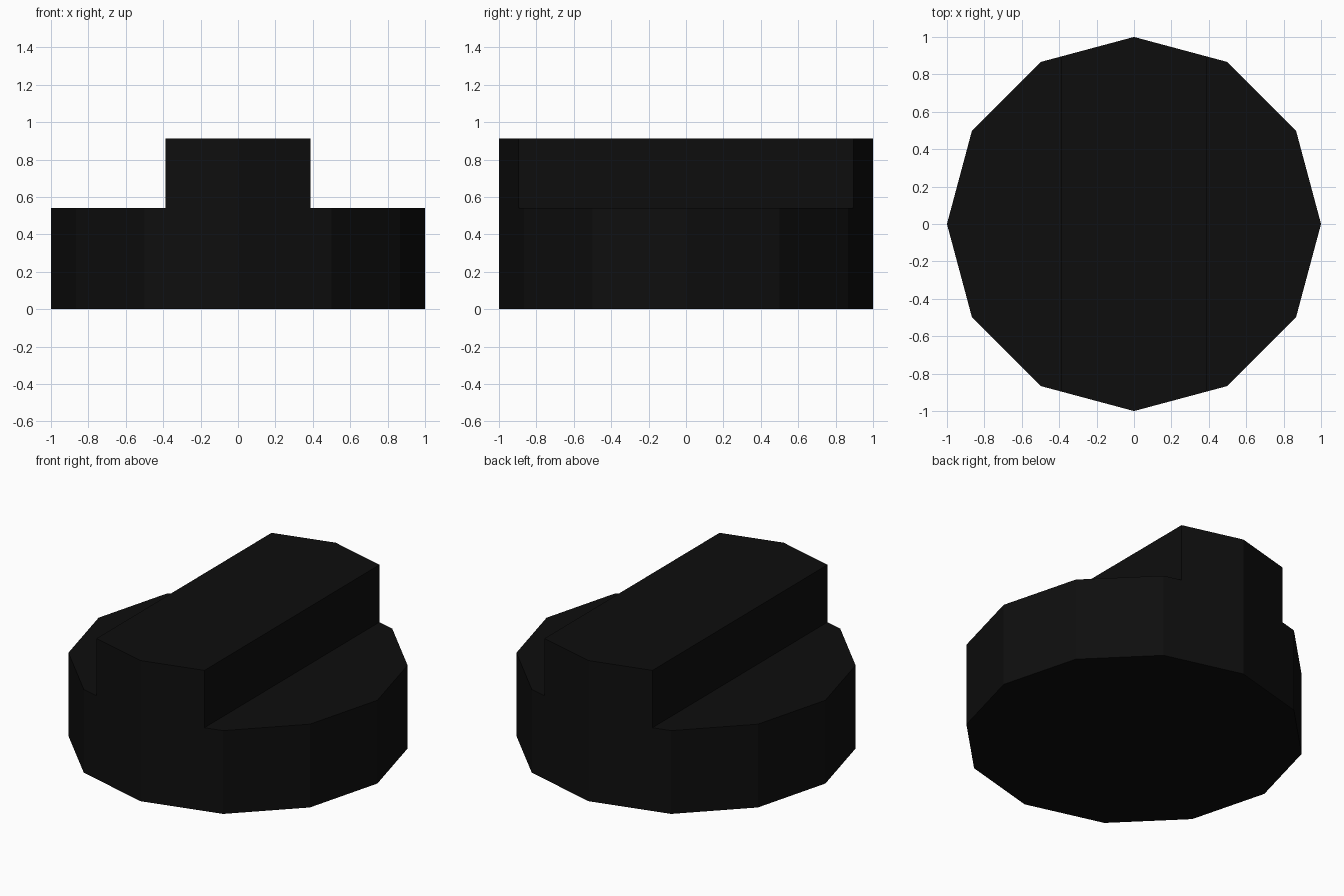
import bpy, bmesh
from mathutils import Vector

if "Cube" in bpy.data.objects:
    bpy.data.objects.remove(bpy.data.objects["Cube"])

SIDES, RADIUS = 12, 1.0
BASE_H, TOP_H, RIDGE_HALF = 0.54, 0.912, 0.387

black = bpy.data.materials.new("near_black")
black.diffuse_color = (0.0043, 0.0043, 0.0043, 1)
black.use_nodes = True
black.node_tree.nodes["Principled BSDF"].inputs["Base Color"].default_value = black.diffuse_color


def raise_faces(bm, faces, height):
    """Extrude faces straight up, leaving no inner face behind."""
    out = bmesh.ops.extrude_face_region(bm, geom=faces)["geom"]
    verts = [g for g in out if isinstance(g, bmesh.types.BMVert)]
    bmesh.ops.translate(bm, verts=verts, vec=(0, 0, height))
    return [g for g in out if isinstance(g, bmesh.types.BMFace)]


bm = bmesh.new()
# twelve-sided base
bmesh.ops.create_circle(bm, cap_ends=True, segments=SIDES, radius=RADIUS)
bottom = bm.faces[:]
top = raise_faces(bm, bottom, BASE_H)
# close the underside if the extrusion consumed it
if not any(all(abs(v.co.z) < 1e-5 for v in f.verts) for f in bm.faces):
    bmesh.ops.holes_fill(bm, edges=[e for e in bm.edges if e.is_boundary], sides=0)

# grip bar: split the top into three strips and raise the middle one
for x in (-RIDGE_HALF, RIDGE_HALF):
    bmesh.ops.bisect_plane(bm, geom=bm.verts[:] + bm.edges[:] + bm.faces[:],
                           plane_co=(x, 0, 0), plane_no=(1, 0, 0))
middle = [f for f in bm.faces
          if all(v.co.z > BASE_H - 1e-4 for v in f.verts)
          and abs(f.calc_center_median().x) < 0.1]
raise_faces(bm, middle, TOP_H - BASE_H)
leftover = [f for f in middle if f.is_valid]
if leftover:
    bmesh.ops.delete(bm, geom=leftover, context='FACES')

bmesh.ops.recalc_face_normals(bm, faces=bm.faces)
mesh = bpy.data.meshes.new("knob_with_grip_bar")
bm.to_mesh(mesh)
bm.free()
mesh.materials.append(black)
knob = bpy.data.objects.new("knob_with_grip_bar", mesh)
bpy.context.collection.objects.link(knob)
